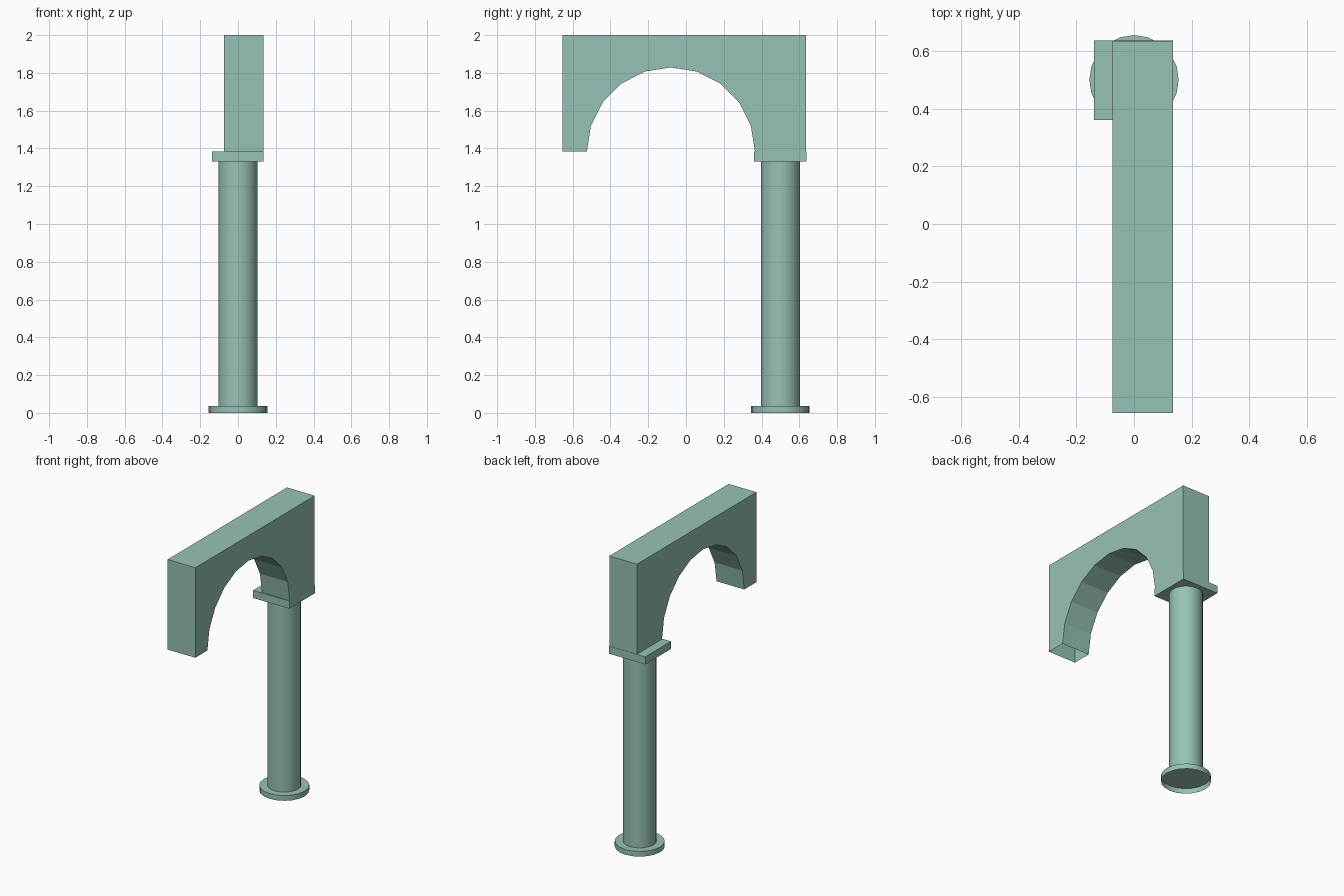
import bpy, bmesh
from math import cos, sin, pi, radians
from mathutils import Matrix

cube = bpy.data.objects.get("Cube")
if cube:
    bpy.data.objects.remove(cube, do_unlink=True)

# Single painted-stone colour
stone = bpy.data.materials.new("pale sea green")
stone.use_nodes = True
colour = (0.31, 0.54, 0.47, 1)
stone.diffuse_color = colour
stone.node_tree.nodes["Principled BSDF"].inputs["Base Color"].default_value = colour


def add_object(name, bm, smooth=False):
    bmesh.ops.recalc_face_normals(bm, faces=bm.faces)
    mesh = bpy.data.meshes.new(name)
    bm.to_mesh(mesh)
    bm.free()
    mesh.materials.append(stone)
    obj = bpy.data.objects.new(name, mesh)
    bpy.context.collection.objects.link(obj)
    if smooth:
        bpy.ops.object.select_all(action="DESELECT")
        obj.select_set(True)
        bpy.context.view_layer.objects.active = obj
        bpy.ops.object.shade_smooth_by_angle(angle=radians(35))
    return obj


def cylinder(name, radius, z0, z1, y, open_ends):
    """Upright cylinder; open_ends lists the signs of the caps left out."""
    bm = bmesh.new()
    bmesh.ops.create_cone(bm, cap_ends=True, segments=20, radius1=radius, radius2=radius,
                          depth=z1 - z0, matrix=Matrix.Translation((0, y, (z0 + z1) / 2)))
    bm.normal_update()
    caps = [f for f in bm.faces if any(f.normal.z * s > 0.9 for s in open_ends)]
    bmesh.ops.delete(bm, geom=caps, context="FACES_ONLY")
    return add_object(name, bm, smooth=True)


def box(name, low, high):
    bm = bmesh.new()
    bmesh.ops.create_cube(bm, size=1)
    for v in bm.verts:
        v.co = [(a + b) / 2 + c * (b - a) for a, b, c in zip(low, high, v.co)]
    return add_object(name, bm)


# Column: hollow-bottomed round base, shaft and square capital
COLUMN_Y = 0.5
cylinder("column_base", 0.155, 0, 0.036, COLUMN_Y, [-1])
cylinder("column_shaft", 0.104, 0.036, 1.332, COLUMN_Y, [-1, 1])
box("column_capital", (-0.138, 0.36, 1.332), (0.136, 0.637, 1.384))

# Arch: rectangular block with a ten-sided half-round opening, feet open below
LEFT, RIGHT = 0.136, -0.074
FRONT, BACK, FOOT, TOP = -0.655, 0.635, 1.384, 2.0
CENTRE, RADIUS, STEPS = -0.08, 0.445, 10
opening = [(CENTRE - RADIUS * cos(pi * i / STEPS), FOOT + RADIUS * sin(pi * i / STEPS))
           for i in range(STEPS + 1)]
outline = [(FRONT, FOOT)] + opening + [(BACK, FOOT), (BACK, TOP), (FRONT, TOP)]
bm = bmesh.new()
side = bm.faces.new([bm.verts.new((RIGHT, y, z)) for y, z in outline])
extruded = bmesh.ops.extrude_face_region(bm, geom=[side], use_keep_orig=True)
moved = [g for g in extruded["geom"] if isinstance(g, bmesh.types.BMVert)]
bmesh.ops.translate(bm, verts=moved, vec=(LEFT - RIGHT, 0, 0))
bmesh.ops.recalc_face_normals(bm, faces=bm.faces)
feet = [f for f in bm.faces if all(abs(v.co.z - FOOT) < 0.001 for v in f.verts)]
bmesh.ops.delete(bm, geom=feet, context="FACES_ONLY")
add_object("arch", bm)
